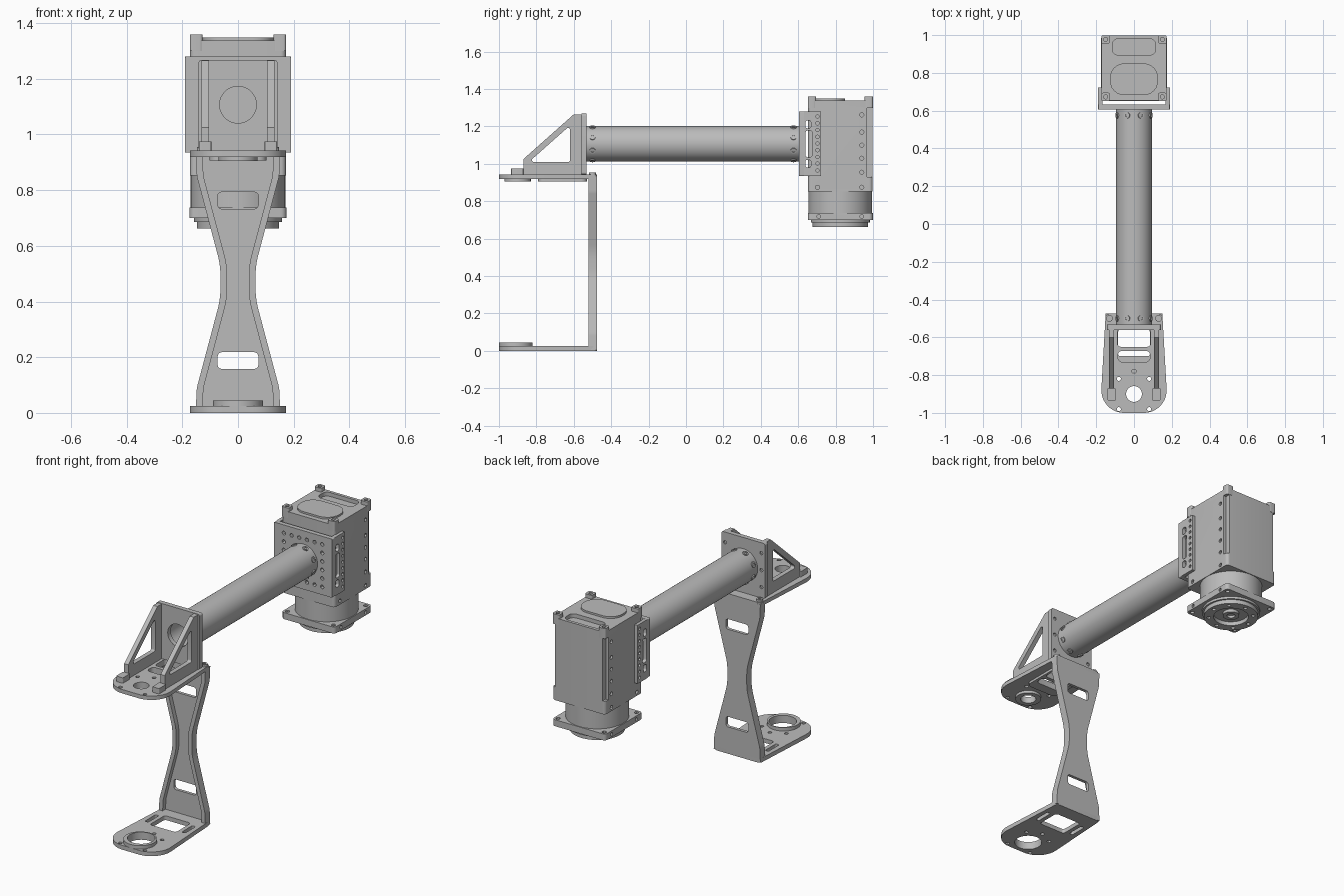
import bpy, bmesh, math
from mathutils import Vector

cube = bpy.data.objects.get("Cube")
if cube:
    bpy.data.objects.remove(cube, do_unlink=True)

metal = bpy.data.materials.new("satin grey metal")
metal.use_nodes = True
GREY = (0.5, 0.5, 0.5, 1)
metal.diffuse_color = GREY
metal.node_tree.nodes["Principled BSDF"].inputs["Base Color"].default_value = GREY


# ---- profile helpers (2D) ----
def disc(u, v, r, n=48):
    return [(u + r * math.cos(2 * math.pi * i / n), v + r * math.sin(2 * math.pi * i / n)) for i in range(n)]


def fillet(points, radii, steps=6):
    """Round every corner of a polygon; radii is one number or one per corner."""
    if not isinstance(radii, (list, tuple)):
        radii = [radii] * len(points)
    pts, out = [Vector(p) for p in points], []
    for i, p in enumerate(pts):
        a = (pts[i - 1] - p).normalized()
        b = (pts[(i + 1) % len(pts)] - p).normalized()
        half = a.angle(b) / 2
        d, w = radii[i] / math.tan(half), math.sin(half)
        if radii[i] == 0:
            out.append(tuple(p))
            continue
        for k in range(steps + 1):
            t = k / steps
            c = ((1 - t) ** 2, 2 * w * t * (1 - t), t * t)
            out.append(tuple(((p + a * d) * c[0] + p * c[1] + (p + b * d) * c[2]) / sum(c)))
    return out


def rect(u0, u1, v0, v1, r=0.0):
    return fillet([(u0, v0), (u1, v0), (u1, v1), (u0, v1)], r)


def flip(points):
    return [(-u, v) for u, v in reversed(points)]


# ---- solid helpers: a shape is (profile, axis, low, high) ----
def to_3d(u, v, w, axis):
    return {"x": (w, u, v), "y": (u, w, v), "z": (u, v, w)}[axis]


def mesh_from(name, shapes):
    bm = bmesh.new()
    for profile, axis, lo, hi in shapes:
        low, high = ([bm.verts.new(to_3d(u, v, w, axis)) for u, v in profile] for w in (lo, hi))
        bm.faces.new(low)
        bm.faces.new(high)
        for i in range(len(low)):
            bm.faces.new((low[i - 1], low[i], high[i], high[i - 1]))
    bmesh.ops.recalc_face_normals(bm, faces=bm.faces)
    mesh = bpy.data.meshes.new(name)
    bm.to_mesh(mesh)
    bm.free()
    return mesh


def part(name, shapes, cuts=()):
    obj = bpy.data.objects.new(name, mesh_from(name, shapes))
    bpy.context.collection.objects.link(obj)
    if cuts:
        cutter = bpy.data.objects.new(name + " cutter", mesh_from("cutter", cuts))
        cutter.hide_render = True
        bpy.context.collection.objects.link(cutter)
        mod = obj.modifiers.new("cut", "BOOLEAN")
        mod.operation, mod.object, mod.solver = "DIFFERENCE", cutter, "EXACT"
        mod.use_self = True
        graph = bpy.context.evaluated_depsgraph_get()
        result = bpy.data.meshes.new_from_object(obj.evaluated_get(graph))
        obj.modifiers.clear()
        obj.data = result
        bpy.data.objects.remove(cutter, do_unlink=True)
    obj.data.materials.clear()
    obj.data.materials.append(metal)
    bpy.ops.object.select_all(action="DESELECT")
    obj.select_set(True)
    bpy.context.view_layer.objects.active = obj
    bpy.ops.object.shade_smooth_by_angle(angle=math.radians(30))
    return obj


SIDES = (-1, 1)
RING_Y, TUBE_Z, MOTOR_Y = -0.9, 1.107, 0.825

# ---- lower and upper link plates ----
plate = fillet([(-0.15, -0.475), (-0.18, -1), (0.18, -1), (0.15, -0.475)], [0.02, 0.12, 0.12, 0.02], 10)
bolt_spots = [(0, RING_Y + 0.12)] + [(s * 0.08, RING_Y + d) for s in SIDES for d in (0.08, -0.08)]
bolts = [disc(u, v, 0.011, 12) for u, v in bolt_spots]

base_cuts = bolts + [disc(0, RING_Y, 0.074), rect(-0.085, 0.085, -0.7, -0.56, 0.015)]
base_cuts += [rect(s * 0.12 - 0.011, s * 0.12 + 0.011, -0.68, -0.58, 0.009) for s in SIDES]
part("base_plate", [(plate, "z", 0, 0.025)], [(c, "z", -0.1, 0.1) for c in base_cuts])
part("base_ring", [(disc(0, -0.91, 0.09), "z", 0.02, 0.045)], [(disc(0, RING_Y, 0.074), "z", -0.1, 0.1)])

windows = [rect(-0.088, 0.088, -0.65, -0.55, 0.018), rect(-0.085, 0.085, -0.73, -0.672, 0.022)]
top_cuts = [(c, "z", 0.8, 1) for c in bolts + windows + [disc(0, RING_Y, 0.042)]]
part("upper_plate", [(plate, "z", 0.92, 0.943)], top_cuts)
part("upper_plate_rib", [(rect(-0.102, 0.102, -0.79, -0.53, 0.03), "z", 0.906, 0.922)],
     [(c, "z", 0.8, 1) for c in windows])
part("upper_ring", [(disc(0, RING_Y, 0.07), "z", 0.905, 0.922)], [(disc(0, RING_Y, 0.042), "z", 0.8, 1)])

# ---- hourglass strut with side flanges ----
half_side = [(0.152, 0.005), (0.148, 0.09), (0.063, 0.41), (0.063, 0.53), (0.148, 0.85), (0.152, 0.935)]
rounding = [0, 0.1, 0.3, 0.3, 0.1, 0]
outer = fillet(half_side + flip(half_side), rounding * 2)
inner_side = [(x - 0.024, z) for x, z in half_side]
inner = fillet(inner_side + flip(inner_side), rounding * 2)
part("strut", [(outer, "y", -0.52, -0.475)],
     [(inner, "y", -0.6, -0.493)]
     + [(rect(-0.073, 0.073, z, z + 0.06, 0.015), "y", -0.494, -0.4) for z in (0.158, 0.733)])

# ---- angle bracket holding the tube ----
web = [(-0.54, 0.943), (-0.54, 1.265), (-0.6, 1.265), (-0.87, 1.025), (-0.87, 0.975), (-0.935, 0.975), (-0.935, 0.943)]
web_hole = fillet([(-0.62, 1.01), (-0.62, 1.205), (-0.84, 1.01)], 0.01)
for s in SIDES:
    side = "left" if s > 0 else "right"
    part(f"{side}_bracket_web", [(web, "x", s * 0.105, s * 0.132)], [(web_hole, "x", -0.3, 0.3)])
    part(f"{side}_bracket_foot", [(rect(s * 0.118 - 0.022, s * 0.118 + 0.022, -0.935, -0.87, 0.005), "z", 0.942, 0.975)],
         [(disc(s * 0.118, -0.905, 0.011, 12), "z", 0.96, 1)])
    part(f"{side}_bracket_screw", [(disc(s * 0.13, -0.5, 0.018, 16), "z", 0.94, 0.955)],
         [(disc(s * 0.13, -0.5, 0.009, 6), "z", 0.948, 1)])
corner_holes = [disc(s * 0.118, TUBE_Z + d, 0.01, 12) for s in SIDES for d in (-0.1, 0, 0.1)]
part("bracket_plate", [(rect(-0.142, 0.142, 0.943, 1.268, 0.012), "y", -0.56, -0.532)],
     [(c, "y", -0.7, -0.4) for c in corner_holes + [disc(0, TUBE_Z, 0.066)]])

# ---- round arm tube and its screws ----
part("arm_tube", [(disc(0, TUBE_Z, 0.095, 64), "y", -0.533, 0.612)], [(disc(0, TUBE_Z, 0.08), "y", -0.7, 0.7)])
for i, (y, k) in enumerate((y, k) for y in (-0.5, 0.575) for k in range(8)):
    screw = part(f"tube_screw_{i + 1}", [(disc(0, 0, 0.016, 16), "z", 0.085, 0.1)],
                 [(disc(0, 0, 0.009, 6), "z", 0.095, 0.2)])
    screw.location = (0, y, TUBE_Z)
    screw.rotation_euler = (0, math.radians(22.5 + 45 * k), 0)

# ---- mounting bracket between tube and motor ----
grid = [-0.125 + 0.05 * i for i in range(6)]
perforation = [disc(x, TUBE_Z + z, 0.011, 12) for x in grid for z in grid if math.hypot(x, z) > 0.107]
part("mount_plate", [(rect(-0.19, 0.19, 0.935, 1.28, 0.005), "y", 0.605, 0.632)],
     [(c, "y", 0.5, 0.7) for c in perforation + [disc(0, TUBE_Z, 0.075)]])
cheek_cuts = [rect(0.638, 0.668, 1.19, 1.232, 0.012), rect(0.638, 0.675, 1.035, 1.178, 0.014),
              rect(0.638, 0.668, 0.98, 1.022, 0.012)]
cheek_cuts += [disc(0.703, 0.965 + 0.036 * i, 0.009, 12) for i in range(9)]
for s in SIDES:
    part(("left" if s > 0 else "right") + "_mount_cheek",
         [(rect(0.63, 0.723, 0.935, 1.28, 0.003), "x", s * 0.168, s * 0.19)],
         [(c, "x", -0.3, 0.3) for c in cheek_cuts])

# ---- motor housing ----
body = fillet([(-0.172, 0.653), (0.172, 0.653), (0.172, 0.998), (-0.172, 0.998)], 0.018)
body_cuts = [(rect(-0.115, 0.115, 0.895, 0.98, 0.03), "z", 1.315, 1.4)]
for s in SIDES:
    # long corner grooves at the back
    body_cuts.append((rect(s * 0.172 - 0.017, s * 0.172 + 0.017, 0.968, 1.05), "z", 0.93, 1.3))
    # screw holes along both edges of each flank
    body_cuts += [(disc(0.94, z, 0.011, 12), "x", s * 0.16, s * 0.2) for z in (0.875, 0.955, 1.03, 1.1, 1.17, 1.262)]
    body_cuts.append((disc(0.703, 0.875, 0.011, 12), "x", s * 0.16, s * 0.2))
part("motor_body", [(body, "z", 0.853, 1.338)], body_cuts)
part("motor_cap", [(rect(-0.127, 0.127, 0.682, 0.85, 0.075), "z", 1.33, 1.349)])
for i, (s, t) in enumerate((s, t) for s in SIDES for t in SIDES):
    x, y = s * 0.15, MOTOR_Y + t * 0.152
    part(f"motor_corner_post_{i + 1}", [(rect(x - 0.023, x + 0.023, y - 0.022, y + 0.022, 0.01), "z", 1.3, 1.36)],
         [(disc(x, y, 0.011, 12), "z", 1.345, 1.4)])

# ---- motor neck, square flange and output disc ----
part("motor_neck", [(disc(0, MOTOR_Y, 0.17, 64), "z", 0.73, 0.856)])
corner = [(sx * 0.15, MOTOR_Y + sy * 0.15) for sx in SIDES for sy in SIDES]
flange = fillet([(-0.174, 0.651), (0.174, 0.651), (0.174, 0.999), (-0.174, 0.999)], 0.02)
flange_cuts = [(disc(x, y, 0.012, 12), "z", 0.6, 0.8) for x, y in corner]
flange_cuts += [(disc(MOTOR_Y + d, 0.718, 0.01, 12), "x", s * 0.162, s * 0.2) for s in SIDES for d in (-0.115, 0.115)]
part("motor_flange", [(flange, "z", 0.7, 0.738)], flange_cuts)
part("output_collar", [(disc(0, MOTOR_Y, 0.158, 64), "z", 0.686, 0.702)])
bolt_ring = disc(0, MOTOR_Y, 0.122, 8)
part("output_disc", [(disc(0, MOTOR_Y, 0.148, 64), "z", 0.662, 0.69)],
     [(disc(0, MOTOR_Y, 0.095), "z", 0.6, 0.685)] + [(disc(u, v, 0.011, 12), "z", 0.6, 0.68) for u, v in bolt_ring])
part("output_hub", [(disc(0, MOTOR_Y, 0.045, 32), "z", 0.668, 0.69)], [(disc(0, MOTOR_Y, 0.022, 24), "z", 0.6, 0.682)])
